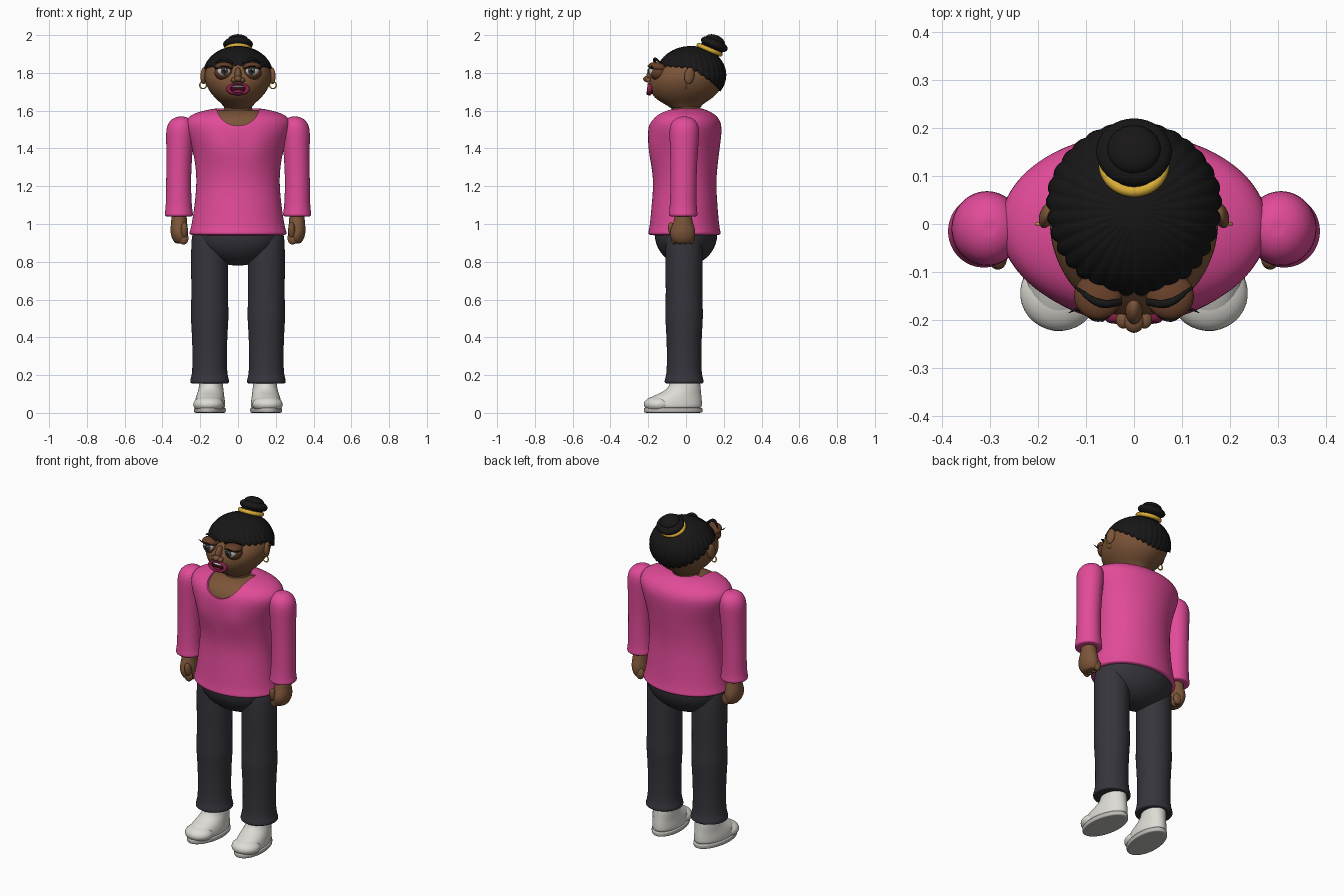
import bpy, bmesh, math
from mathutils import Vector

if "Cube" in bpy.data.objects:
    bpy.data.objects.remove(bpy.data.objects["Cube"])

COLORS = {
    "skin": (.20, .09, .04), "lid": (.13, .05, .022), "pink": (.76, .07, .32),
    "pants": (.035, .035, .045), "shoe": (.72, .71, .66), "sole": (.5, .49, .46),
    "hair": (.009, .008, .008), "gold": (.7, .42, .04), "white": (.7, .7, .68),
    "iris": (.05, .05, .06), "lip": (.28, .015, .07), "mouth": (.04, .003, .008),
}
MATS = {}
for key, c in COLORS.items():
    MATS[key] = bpy.data.materials.new(key)
    MATS[key].diffuse_color = (*c, 1)


def finish(ob, name, mat, sub=0):
    ob.name = name
    ob.data.materials.clear()
    ob.data.materials.append(MATS[mat])
    if ob.type == 'MESH':
        for p in ob.data.polygons:
            p.use_smooth = True
    if sub:
        m = ob.modifiers.new("smooth", 'SUBSURF')
        m.levels = m.render_levels = sub
    return ob


def from_bmesh(bm, name, mat, sub=0):
    bmesh.ops.recalc_face_normals(bm, faces=bm.faces)
    me = bpy.data.meshes.new(name)
    bm.to_mesh(me)
    bm.free()
    ob = bpy.data.objects.new(name, me)
    bpy.context.collection.objects.link(ob)
    return finish(ob, name, mat, sub)


def skin_rings(bm, rings):
    for a, b in zip(rings, rings[1:]):
        n = len(a)
        for i in range(n):
            bm.faces.new((a[i], a[(i + 1) % n], b[(i + 1) % n], b[i]))
    bm.faces.new(rings[0])
    bm.faces.new(rings[-1])


def loft(name, sections, mat, segs=24, sub=2):
    """Sections are (z, centre x, centre y, radius x, radius y)."""
    def inset(s):
        return (s[0], s[1], s[2], s[3] * .75, s[4] * .75)
    bm = bmesh.new()
    rings = []
    for z, cx, cy, rx, ry in [inset(sections[0]), *sections, inset(sections[-1])]:
        rings.append([bm.verts.new((cx + rx * math.cos(math.tau * i / segs),
                                    cy + ry * math.sin(math.tau * i / segs), z))
                      for i in range(segs)])
    skin_rings(bm, rings)
    return from_bmesh(bm, name, mat, sub)


def ball(name, loc, size, mat, rot=(0, 0, 0)):
    bpy.ops.mesh.primitive_uv_sphere_add(segments=32, ring_count=20, location=loc, rotation=rot)
    ob = bpy.context.object
    ob.scale = size
    return finish(ob, name, mat)


def ring(name, loc, R, r, mat, rot=(0, 0, 0), scale=(1, 1, 1)):
    bpy.ops.mesh.primitive_torus_add(location=loc, rotation=rot, major_radius=R, minor_radius=r,
                                     major_segments=40, minor_segments=12)
    ob = bpy.context.object
    ob.scale = scale
    return finish(ob, name, mat)


def tube(name, pts, radius, mat, radii):
    cu = bpy.data.curves.new(name, 'CURVE')
    cu.dimensions = '3D'
    cu.bevel_depth = radius
    cu.bevel_resolution = 3
    cu.use_fill_caps = True
    sp = cu.splines.new('BEZIER')
    sp.bezier_points.add(len(pts) - 1)
    for bp, p, r in zip(sp.bezier_points, pts, radii):
        bp.co, bp.radius = p, r
        bp.handle_left_type = bp.handle_right_type = 'AUTO'
    ob = bpy.data.objects.new(name, cu)
    bpy.context.collection.objects.link(ob)
    bpy.ops.object.select_all(action='DESELECT')
    ob.select_set(True)
    bpy.context.view_layer.objects.active = ob
    bpy.ops.object.convert(target='MESH')
    return finish(bpy.context.object, name, mat)


# Shirt body with a gentle bust and a scooped neckline
body = [(.94, 0, -.008, .258, .192), (.955, 0, -.008, .262, .195), (.98, 0, -.008, .25, .186),
        (1.1, 0, -.008, .232, .176), (1.22, 0, -.006, .22, .166), (1.32, 0, -.008, .228, .178),
        (1.40, 0, -.008, .245, .188), (1.48, 0, -.006, .275, .197), (1.535, 0, -.004, .288, .194),
        (1.575, 0, -.004, .262, .168), (1.6, 0, -.004, .19, .125), (1.612, 0, -.004, .12, .09)]
shirt = loft("shirt", body, "pink")
for v in shirt.data.vertices:
    if v.co.y < 0:
        v.co.y -= .02 * math.exp(-((abs(v.co.x) - .1) / .06) ** 2 - ((v.co.z - 1.4) / .07) ** 2)
bpy.ops.mesh.primitive_cylinder_add(vertices=64, radius=1, depth=1, location=(0, -.16, 1.62),
                                    rotation=(math.pi / 2, 0, 0))
cutter = bpy.context.object
cutter.scale = (.112, .1, .34)
cutter.name = "neckline_cutter"
cutter.hide_render = True
cutter.hide_set(True)
cut = shirt.modifiers.new("neckline", 'BOOLEAN')
cut.object = cutter
cut.operation = 'DIFFERENCE'
cut.solver = 'EXACT'
loft("chest", [(z - .008, x, y, rx * .965, ry * .965) for z, x, y, rx, ry in body[6:]], "skin")
loft("neck", [(1.5, 0, 0, .08, .08), (1.6, 0, 0, .074, .076), (1.68, 0, 0, .075, .08)], "skin")

# Trouser seat
ball("trouser_seat", (0, 0, .95), (.235, .166, .17), "pants")

for s, side in ((-1, "right"), (1, "left")):
    # Sleeve with flared cuff
    loft(side + "_sleeve", [(z, s * x, y, rx, ry) for z, x, y, rx, ry in (
        (1.04, .313, -.015, .074, .075), (1.055, .313, -.015, .077, .078),
        (1.075, .313, -.015, .07, .072), (1.2, .315, -.013, .066, .069),
        (1.3, .313, -.012, .067, .07), (1.42, .309, -.01, .071, .076),
        (1.5, .306, -.009, .077, .081), (1.54, .303, -.009, .064, .07),
        (1.562, .301, -.009, .04, .042), (1.568, .3, -.009, .018, .02))], "pink")
    # Closed hand with thumb and curled fingers
    loft(side + "_hand", [(z, s * x, y, rx, ry) for z, x, y, rx, ry in (
        (1.06, .312, -.015, .04, .042), (1.01, .312, -.015, .042, .05),
        (.965, .312, -.018, .048, .07), (.925, .308, -.018, .044, .066),
        (.898, .302, -.015, .032, .048))], "skin")
    for i in range(4):
        ball(side + "_finger", (s * .288, -.062 + i * .03, .925), (.026, .017, .034), "skin")
    ball(side + "_thumb", (s * .284, -.072, .965), (.019, .021, .045), "skin", (.25, 0, 0))

    # Trouser leg
    loft(side + "_trouser_leg", [(z, s * .15, -.01, r, r) for z, r in (
        (.155, .1), (.165, .106), (.185, .1), (.22, .092), (.35, .092), (.45, .097),
        (.52, .102), (.6, .097), (.8, .1), (.96, .098))], "pants")

    # Shoe: sole, upper, toe cap and tongue, turned slightly outward
    parts = [
        loft(side + "_sole", [(0, 0, -.068, .081, .154), (.006, 0, -.068, .084, .158),
                              (.022, 0, -.068, .084, .158), (.028, 0, -.068, .082, .155)], "sole"),
        loft(side + "_shoe", [(.024, 0, -.066, .08, .152), (.05, 0, -.066, .081, .152),
                              (.075, 0, -.06, .077, .145), (.095, 0, -.04, .072, .122),
                              (.115, 0, -.018, .068, .098), (.14, 0, -.006, .064, .084),
                              (.175, 0, -.004, .062, .078)], "shoe"),
        ball(side + "_toe_cap", (0, -.145, .045), (.081, .078, .045), "shoe"),
        ball(side + "_shoe_tongue", (0, -.085, .115), (.042, .05, .014), "shoe", (.75, 0, 0))]
    for p in parts:
        p.location.x += s * .142
        if p.location.y:  # swing offset parts round the heel
            p.location.x -= s * p.location.y * .1
        p.rotation_euler.z = s * .1

    # Eye, lids, iris, pupil and glint
    ball(side + "_lower_lid", (s * .075, -.147, 1.803), (.049, .045, .043), "lid")
    ball(side + "_upper_lid", (s * .075, -.15, 1.83), (.05, .05, .026), "lid", (-.2, 0, 0))
    ball(side + "_eyeball", (s * .075, -.158, 1.81), (.039, .04, .036), "white")
    ball(side + "_iris", (s * .072, -.192, 1.81), (.02, .009, .02), "iris")
    ball(side + "_pupil", (s * .072, -.197, 1.81), (.011, .006, .011), "hair")
    ball(side + "_glint", (s * .072 + .006, -.202, 1.817), (.004, .002, .004), "white")
    # Brow and lashes
    tube(side + "_brow", [(s * .028, -.163, 1.85), (s * .07, -.165, 1.873), (s * .122, -.132, 1.852)],
         .009, "hair", (.8, 1, .3))
    tube(side + "_lash_line", [(s * .036, -.18, 1.823), (s * .075, -.2, 1.836), (s * .115, -.178, 1.825),
                               (s * .136, -.185, 1.84)], .004, "hair", (.5, 1, 1, .2))
    # Ear and hoop earring
    ball(side + "_ear", (s * .182, .018, 1.785), (.015, .027, .045), "skin", (-.15, 0, s * .3))
    ring(side + "_earring", (s * .185, 0, 1.735), .018, .0035, "gold", (math.pi / 2, 0, 0))
    # Nostril
    ball(side + "_nostril", (s * .022, -.2, 1.762), (.016, .018, .013), "skin")

# Head
loft("head", [(1.605, 0, 0, .066, .07), (1.635, 0, -.012, .085, .1), (1.66, 0, -.014, .116, .148),
              (1.70, 0, -.006, .152, .184), (1.75, 0, 0, .177, .2), (1.80, 0, .01, .18, .195),
              (1.85, 0, .03, .158, .168), (1.9, 0, .03, .115, .125), (1.93, 0, .035, .06, .065)], "skin")
# Nose, lips and open mouth
ball("nose_bridge", (0, -.178, 1.79), (.018, .03, .04), "skin", (-.3, 0, 0))
ball("nose_tip", (0, -.203, 1.768), (.021, .024, .017), "skin")
ball("mouth_inside", (0, -.184, 1.713), (.05, .018, .024), "mouth")
ball("tongue", (0, -.193, 1.702), (.03, .012, .01), "lip")
ring("lips", (0, -.193, 1.714), .05, .012, "lip", (math.pi / 2 - .12, 0, 0), (1, .54, 1.1))
ball("upper_teeth", (0, -.194, 1.727), (.032, .009, .006), "white")

# Hair cap: ellipsoid with strand ripples and a scalloped lower edge rising to the front
bm = bmesh.new()
N, M = 192, 18
centre, rad = Vector((0, .028, 1.79)), (.182, .183, .152)
rings = []
for j in range(1, M + 2):
    t = min(j, M) / M
    row = []
    for i in range(N):
        a = math.tau * i / N
        c = math.sin(a)
        edge = 1.835 - .12 * max(c, 0) + .012 * max(-c, 0) - .012 * abs(math.sin(a * 16))
        low = math.asin((edge - centre.z) / rad[2])
        lat = math.pi / 2 + (low - math.pi / 2) * t
        k = (1 + .025 * t * abs(math.sin(a * 16))) * (.88 if j > M else 1)
        row.append(bm.verts.new(centre + k * Vector((rad[0] * math.cos(lat) * math.cos(a),
                                                     rad[1] * math.cos(lat) * c,
                                                     rad[2] * math.sin(lat)))))
    rings.append(row)
skin_rings(bm, rings)
from_bmesh(bm, "hair", "hair")

# Bun and hair tie
tilt = (-.4, 0, 0)
ball("bun_base", (0, .125, 1.92), (.062, .06, .04), "hair", tilt)
ball("bun", (0, .15, 1.951), (.079, .075, .033), "hair", tilt)
ball("bun_top", (0, .155, 1.97), (.056, .054, .03), "hair", tilt)
ring("hair_tie", (0, .125, 1.922), .062, .012, "gold", tilt)

for m in bpy.data.materials:
    if m.users and not m.is_grease_pencil:
        m.use_nodes = True
        m.node_tree.nodes["Principled BSDF"].inputs["Base Color"].default_value = m.diffuse_color
